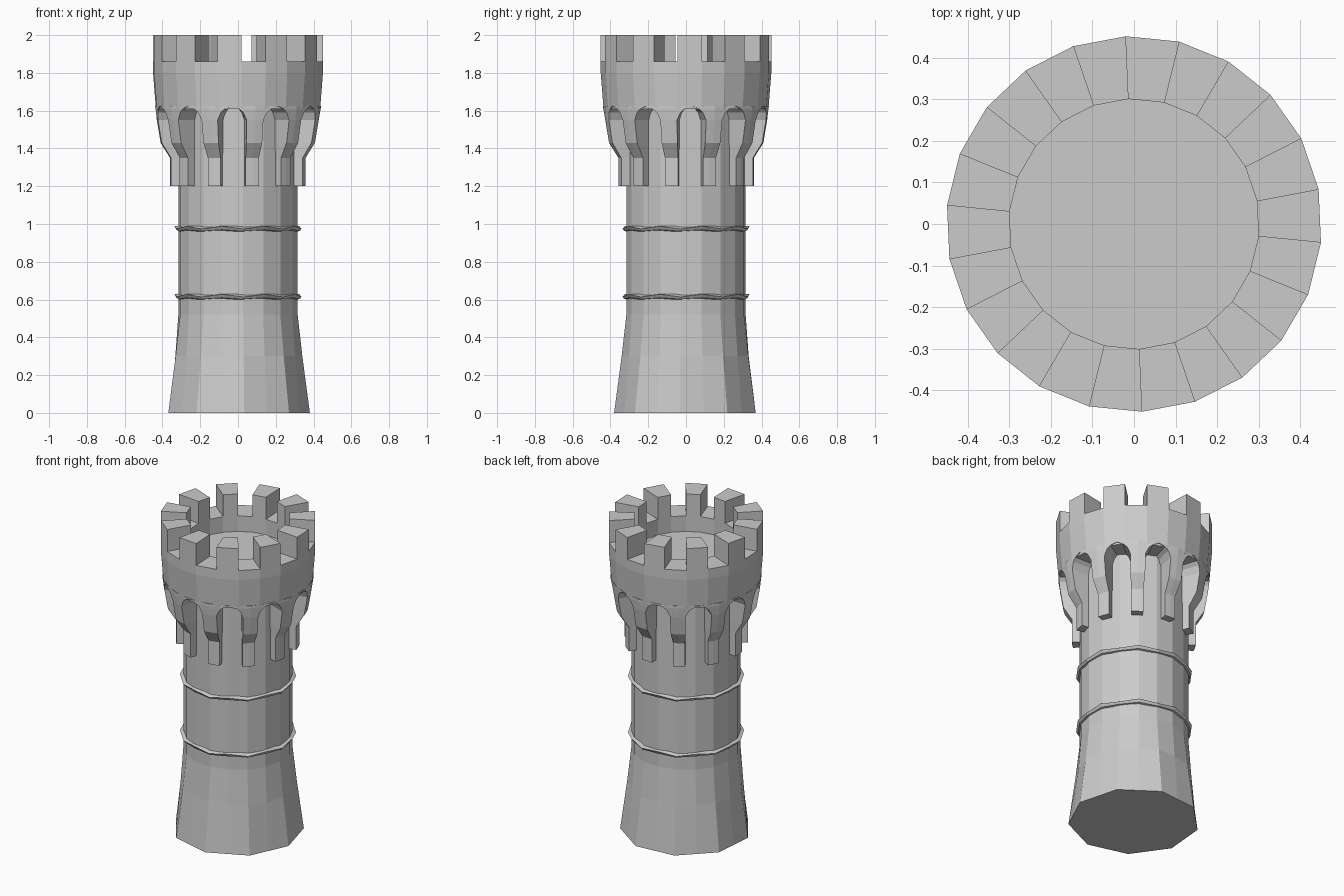
import bpy, bmesh
from math import radians, cos, sin

if "Cube" in bpy.data.objects:
    bpy.data.objects.remove(bpy.data.objects["Cube"])

BAYS = 11
PITCH = 360 / BAYS          # one merlon plus one gap
GAP_START = -87.5           # angle where the front gap starts


def pt(r, deg, z):
    a = radians(deg)
    return (r * cos(a), r * sin(a), z)


def finish(bm, name):
    bmesh.ops.recalc_face_normals(bm, faces=bm.faces[:])
    me = bpy.data.meshes.new(name)
    bm.to_mesh(me)
    bm.free()
    ob = bpy.data.objects.new(name, me)
    bpy.context.collection.objects.link(ob)
    return ob


def bridge(bm, a, b):
    n = len(a)
    return [bm.faces.new((a[i], a[(i + 1) % n], b[(i + 1) % n], b[i])) for i in range(n)]


# shaft: nine-sided foot blending into an eighteen-sided drum
bm = bmesh.new()
N = 18
rings = []
for z, r_even, r_odd in ((0, .382, .382 * cos(radians(20))), (.3, .342, .333),
                         (.52, .317, .317), (1.66, .317, .317)):
    rings.append([bm.verts.new(pt(r_odd if i % 2 else r_even, -85 + i * 20, z))
                  for i in range(N)])
for a, b in zip(rings, rings[1:]):
    bridge(bm, a, b)
bm.faces.new(rings[0])
bm.faces.new(rings[-1])
finish(bm, "tower_shaft")


# string courses: thin bands with an uneven chipped edge
def band(name, z0):
    bm = bmesh.new()
    profile = ((.305, 0, 0), (.327, .002, .010), (.337, .014, .028), (.305, .032, .032))
    loops = [[bm.verts.new(pt(r, -85 + i * 20, z0 + (hi if i % 2 else lo)))
              for i in range(N)] for r, lo, hi in profile]
    for a, b in zip(loops, loops[1:] + loops[:1]):
        bridge(bm, a, b)
    finish(bm, name)


band("lower_band", .60)
band("upper_band", .96)

# parapet: flared drum with sunken floor, merlons extruded from its rim
bm = bmesh.new()
M = BAYS * 2
profile = ((.29, 1.61), (.437, 1.61), (.452, 1.80), (.452, 1.86), (.301, 1.86), (.301, 1.76))
loops = [[bm.verts.new(pt(r, GAP_START + i * PITCH / 2, z)) for i in range(M)]
         for r, z in profile]
rim = []
for k, (a, b) in enumerate(zip(loops, loops[1:])):
    faces = bridge(bm, a, b)
    if k == 3:
        rim = faces
bm.faces.new(loops[-1])
bm.faces.new(loops[0])
bmesh.ops.recalc_face_normals(bm, faces=bm.faces[:])
tops = bmesh.ops.extrude_discrete_faces(bm, faces=rim[1::2])["faces"]
bmesh.ops.translate(bm, verts=list({v for f in tops for v in f.verts}), vec=(0, 0, .14))
finish(bm, "parapet")

# corbels: stepped brackets that spread at the top to form arches
stations = ((1.20, .360, 5.7), (1.35, .360, 5.7), (1.43, .410, 6.0), (1.55, .430, 6.0),
            (1.59, .435, 8.5), (1.61, .438, 11.5), (1.625, .440, 16.3))
for k in range(BAYS):
    mid = GAP_START + PITCH / 4 + 1.5 + k * PITCH
    bm = bmesh.new()
    loops = []
    for z, r, half in stations:
        loops.append([bm.verts.new(pt(rad, mid + a * half, z))
                      for rad, a in ((r, -1), (r, 0), (r, 1), (.29, 1), (.29, 0), (.29, -1))])
    for a, b in zip(loops, loops[1:]):
        bridge(bm, a, b)
    bm.faces.new(loops[0])
    bm.faces.new(loops[-1])
    finish(bm, f"corbel_{k + 1}")
